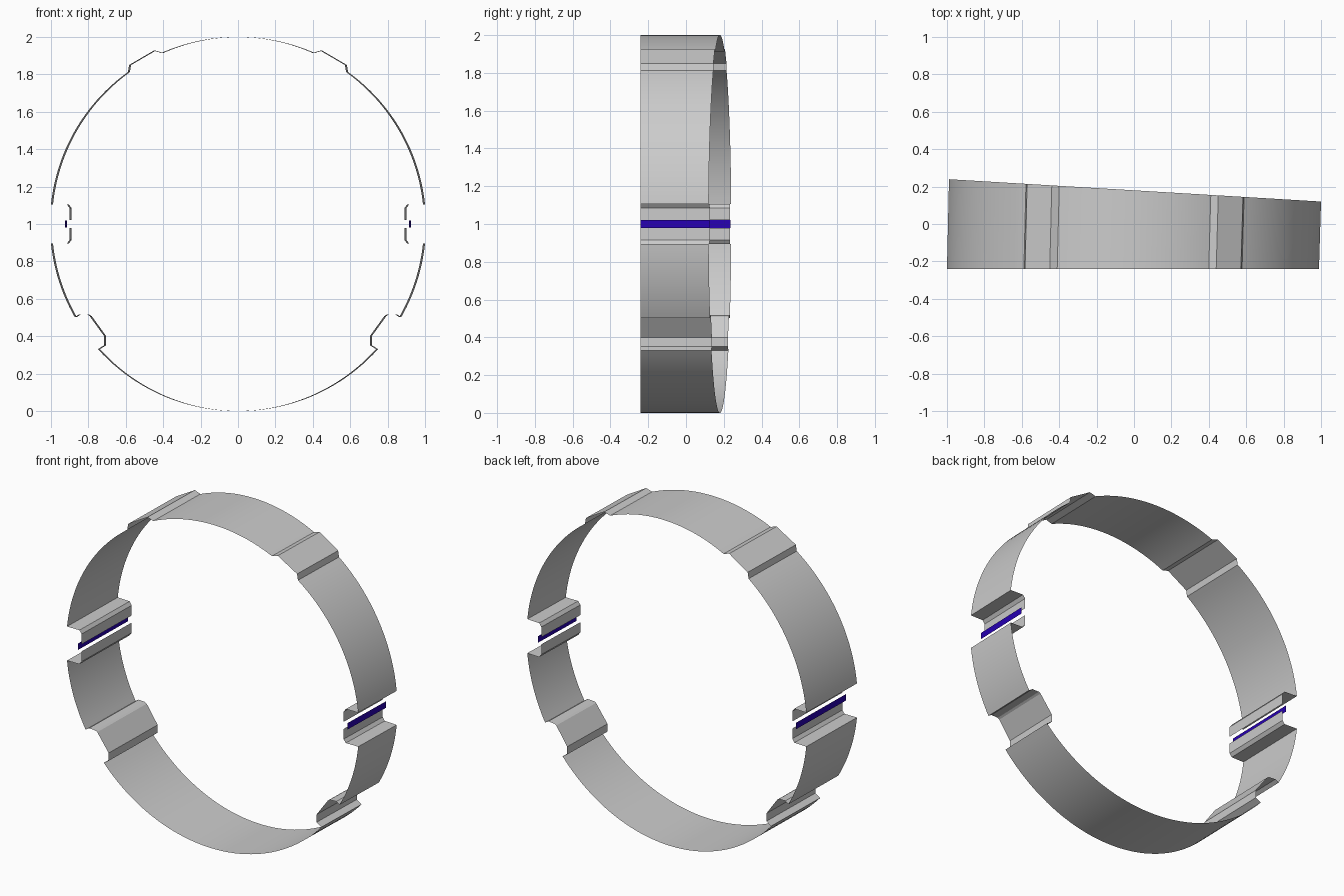
import bpy
import math

if "Cube" in bpy.data.objects:
    bpy.data.objects.remove(bpy.data.objects["Cube"])

FRONT_Y = -0.24
SHEAR = 0.0055  # the ring runs slightly sideways from front to back


def arc(a0, a1, n):
    """Points on the unit circle centred at z = 1, angles in degrees."""
    pts = []
    for i in range(n + 1):
        a = math.radians(a0 + (a1 - a0) * i / n)
        pts.append((math.cos(a), 1 + math.sin(a)))
    return pts


def angle_of(x, z):
    return math.degrees(math.atan2(z - 1, x))


def mirrored(half):
    """Half profile starting on x = 0, continued across to the other side."""
    return [(-x, z) for x, z in reversed(half[1:])] + half


def sheet(name, profile, color=None):
    """Sweep an x-z profile from the flat front to the slanted back."""
    verts = [(x - SHEAR, FRONT_Y, z) for x, z in profile]
    for x, z in profile:
        xb = x + SHEAR
        verts.append((xb, 0.18 - 0.06 * xb, z))
    n = len(profile)
    faces = [(i, i + 1, n + i + 1, n + i) for i in range(n - 1)]
    mesh = bpy.data.meshes.new(name)
    mesh.from_pydata(verts, [], faces)
    obj = bpy.data.objects.new(name, mesh)
    bpy.context.collection.objects.link(obj)
    if color:
        mat = bpy.data.materials.new(name + "_blue")
        mat.diffuse_color = color
        mat.use_nodes = True
        mat.node_tree.nodes["Principled BSDF"].inputs["Base Color"].default_value = mat.diffuse_color
        mesh.materials.append(mat)
    bpy.context.view_layer.objects.active = obj
    bpy.ops.object.select_all(action='DESELECT')
    obj.select_set(True)
    bpy.ops.object.shade_smooth_by_angle(angle=math.radians(15))
    return obj


# Upper wall: crown, raised ledge, side arc, then the recess lip
upper = arc(90, angle_of(0.405, 1.914), 12)
upper[0] = (0.0, 2.0)
upper += [(0.445, 1.927), (0.577, 1.85)]
upper += arc(angle_of(0.583, 1.812), angle_of(0.9945, 1.105), 22)
upper += [(0.91, 1.105), (0.895, 1.085), (0.895, 1.022)]
sheet("upper_wall", mirrored(upper))

# Lower wall: floor, inset bench, side arc, then the recess lip
lower = arc(-90, angle_of(0.742, 0.332), 22)
lower[0] = (0.0, 0.0)
lower += [(0.71, 0.352), (0.71, 0.40), (0.788, 0.508), (0.80, 0.515), (0.845, 0.517)]
lower += arc(angle_of(0.866, 0.503), angle_of(0.9945, 0.895), 14)
lower += [(0.91, 0.895), (0.895, 0.915), (0.895, 0.978)]
sheet("lower_wall", mirrored(lower)[::-1])

# Blue light strips in the side recesses
for side, label in ((-1, "left"), (1, "right")):
    strip = [(side * 0.92, 1.02), (side * 0.92, 0.98)]
    sheet(label + "_light_strip", strip, (0.02, 0.0, 0.45, 1.0))
